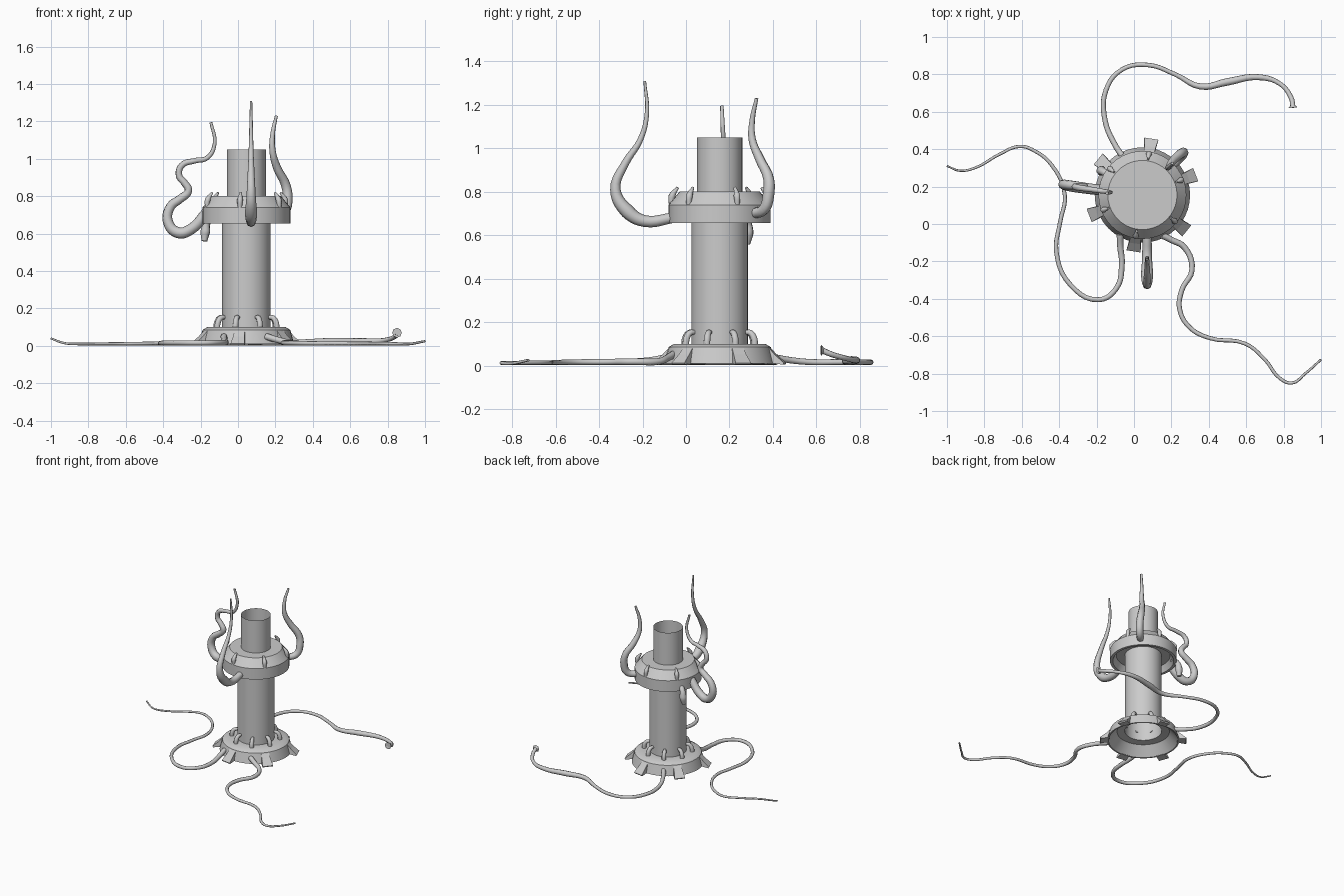
import bpy, bmesh, math
from mathutils import Vector

CX, CY = 0.045, 0.155   # axis of the pillar


def finish(ob, angle=35):
    bpy.ops.object.select_all(action='DESELECT')
    bpy.context.view_layer.objects.active = ob
    ob.select_set(True)
    bpy.ops.object.shade_smooth_by_angle(angle=math.radians(angle))


def lathe(name, profile, closed=False, sides=40):
    """Revolve (radius, z) points around the pillar axis."""
    bm = bmesh.new()
    rings = []
    for r, z in profile:
        if r == 0:
            rings.append([bm.verts.new((CX, CY, z))] * sides)
        else:
            rings.append([bm.verts.new((CX + r * math.cos(2 * math.pi * i / sides),
                                        CY + r * math.sin(2 * math.pi * i / sides), z))
                          for i in range(sides)])
    n = len(rings)
    for k in range(n if closed else n - 1):
        a, b = rings[k], rings[(k + 1) % n]
        for i in range(sides):
            j = (i + 1) % sides
            face = list(dict.fromkeys([a[i], a[j], b[j], b[i]]))
            bm.faces.new(face)
    bmesh.ops.recalc_face_normals(bm, faces=bm.faces)
    me = bpy.data.meshes.new(name)
    bm.to_mesh(me)
    bm.free()
    ob = bpy.data.objects.new(name, me)
    bpy.context.collection.objects.link(ob)
    finish(ob)
    return ob


def tube(name, pts, radii, steps=5):
    """Tapered tube through points; radii are spread evenly along it."""
    cu = bpy.data.curves.new(name, 'CURVE')
    cu.dimensions = '3D'
    cu.bevel_depth = 1
    cu.bevel_resolution = 2
    cu.resolution_u = steps
    cu.use_fill_caps = True
    sp = cu.splines.new('BEZIER')
    sp.bezier_points.add(len(pts) - 1)
    for i, (bp, p) in enumerate(zip(sp.bezier_points, pts)):
        t = i / (len(pts) - 1) * (len(radii) - 1)
        k = min(int(t), len(radii) - 2)
        bp.radius = radii[k] + (radii[k + 1] - radii[k]) * (t - k)
        z = p[2] if len(p) > 2 else bp.radius + 0.003
        bp.co = (p[0], p[1], z)
        bp.handle_left_type = bp.handle_right_type = 'AUTO'
    ob = bpy.data.objects.new(name, cu)
    bpy.context.collection.objects.link(ob)
    bpy.ops.object.select_all(action='DESELECT')
    bpy.context.view_layer.objects.active = ob
    ob.select_set(True)
    bpy.ops.object.convert(target='MESH')
    finish(bpy.context.view_layer.objects.active, 50)


def polar(deg, r, z):
    a = math.radians(deg)
    return (CX + r * math.cos(a), CY + r * math.sin(a), z)


# Pillar: hollow base, open column, collar and open top tube
lathe("base", [(0.13, 0.10), (0.21, 0.10), (0.235, 0.085), (0.255, 0.01),
               (0.245, 0.01), (0.185, 0.08), (0.13, 0.085)], closed=True)
lathe("column", [(0.13, 0.085), (0.13, 0.72)])
lathe("collar", [(0, 0.80), (0.185, 0.80), (0.235, 0.74), (0.235, 0.655),
                 (0.215, 0.655), (0.19, 0.70), (0.13, 0.70)])
lathe("top_tube", [(0.104, 0.80), (0.104, 1.05)])

# Six splayed feet and six collar fins
for k in range(6):
    deg = 81 + 60 * k
    a = math.radians(deg)
    side = Vector((-math.sin(a), math.cos(a), 0))
    outline = [(0.23, 0.085, 0.028), (0.262, 0.05, 0.031), (0.305, 0.012, 0.038),
               (0.30, 0.004, 0.038), (0.24, 0.012, 0.031)]
    bm = bmesh.new()
    left, right = [], []
    for r, z, w in outline:
        c = Vector(polar(deg, r, z))
        left.append(bm.verts.new(c + side * w))
        right.append(bm.verts.new(c - side * w))
    bm.faces.new(left)
    bm.faces.new(right)
    for i in range(5):
        j = (i + 1) % 5
        bm.faces.new((left[i], left[j], right[j], right[i]))
    bmesh.ops.recalc_face_normals(bm, faces=bm.faces)
    me = bpy.data.meshes.new("foot")
    bm.to_mesh(me)
    bm.free()
    bpy.context.collection.objects.link(bpy.data.objects.new(f"foot_{k}", me))
    tube(f"collar_fin_{k}", [polar(deg, 0.225, 0.74), polar(deg, 0.222, 0.78),
                             polar(deg, 0.195, 0.82)], [0.012, 0.016, 0.006])

# Eight rounded hooks where the column meets the base
for k in range(8):
    deg = 25 + 45 * k
    tube(f"base_hook_{k}", [polar(deg, 0.172, 0.09), polar(deg, 0.168, 0.125),
                            polar(deg, 0.15, 0.15), polar(deg, 0.125, 0.153)],
         [0.016, 0.016, 0.014, 0.010])

# Upper tentacles
tube("front_tentacle",
     [(0.07, -0.06, 0.68), (0.07, -0.19, 0.665), (0.07, -0.27, 0.71), (0.07, -0.325, 0.81),
      (0.07, -0.28, 0.93), (0.07, -0.21, 1.04), (0.07, -0.18, 1.16), (0.07, -0.19, 1.31)],
     [0.024, 0.027, 0.033, 0.024, 0.018, 0.013, 0.010, 0.006])
tube("left_tentacle",
     [(-0.17, 0.18, 0.71), (-0.25, 0.19, 0.625), (-0.32, 0.20, 0.605), (-0.375, 0.21, 0.665),
      (-0.36, 0.21, 0.745), (-0.31, 0.205, 0.785), (-0.265, 0.20, 0.83), (-0.285, 0.20, 0.87),
      (-0.315, 0.20, 0.91), (-0.30, 0.195, 0.965), (-0.23, 0.185, 0.99), (-0.165, 0.175, 1.005),
      (-0.125, 0.17, 1.08), (-0.145, 0.165, 1.195)],
     [0.028, 0.030, 0.024, 0.020, 0.017, 0.013, 0.008])
tube("right_tentacle",
     [(0.20, 0.31, 0.70), (0.25, 0.36, 0.72), (0.265, 0.38, 0.79), (0.255, 0.38, 0.86),
      (0.21, 0.34, 0.95), (0.185, 0.305, 1.04), (0.185, 0.305, 1.13), (0.205, 0.325, 1.23)],
     [0.024, 0.027, 0.024, 0.016, 0.008])
tube("broken_tentacle",
     [(-0.13, 0.26, 0.69), (-0.165, 0.28, 0.66), (-0.175, 0.285, 0.61), (-0.18, 0.28, 0.56)],
     [0.018, 0.020, 0.027, 0.016])

# Ground tentacles
tube("back_ground_tentacle",
     [(-0.06, 0.36, 0.05), (-0.10, 0.42, 0.035), (-0.155, 0.555), (-0.15, 0.715),
      (-0.065, 0.825), (0.075, 0.85), (0.22, 0.80), (0.355, 0.735), (0.50, 0.76),
      (0.665, 0.785, 0.025), (0.78, 0.75, 0.03), (0.84, 0.675, 0.05), (0.85, 0.625, 0.07)],
     [0.016, 0.014, 0.012, 0.012, 0.020, 0.012, 0.014])
tube("back_tentacle_tip", [(0.849, 0.632, 0.07), (0.85, 0.622, 0.07)], [0.014, 0.026])
tube("right_ground_tentacle",
     [(0.15, -0.06, 0.05), (0.20, -0.085, 0.035), (0.27, -0.125), (0.31, -0.245),
      (0.255, -0.355), (0.245, -0.46), (0.30, -0.555), (0.405, -0.61), (0.595, -0.64),
      (0.70, -0.725), (0.78, -0.825), (0.845, -0.85), (0.915, -0.80), (1.0, -0.725, 0.025)],
     [0.018, 0.015, 0.013, 0.010, 0.009, 0.006])
tube("left_ground_tentacle",
     [(-0.075, -0.055, 0.05), (-0.073, -0.12, 0.03), (-0.065, -0.22), (-0.095, -0.345),
      (-0.19, -0.405), (-0.34, -0.325), (-0.415, -0.15), (-0.395, 0.01), (-0.37, 0.155),
      (-0.44, 0.315), (-0.53, 0.39), (-0.61, 0.415), (-0.715, 0.375), (-0.85, 0.30),
      (-0.93, 0.285, 0.015), (-1.0, 0.31, 0.04)],
     [0.018, 0.014, 0.012, 0.010, 0.008, 0.005])
